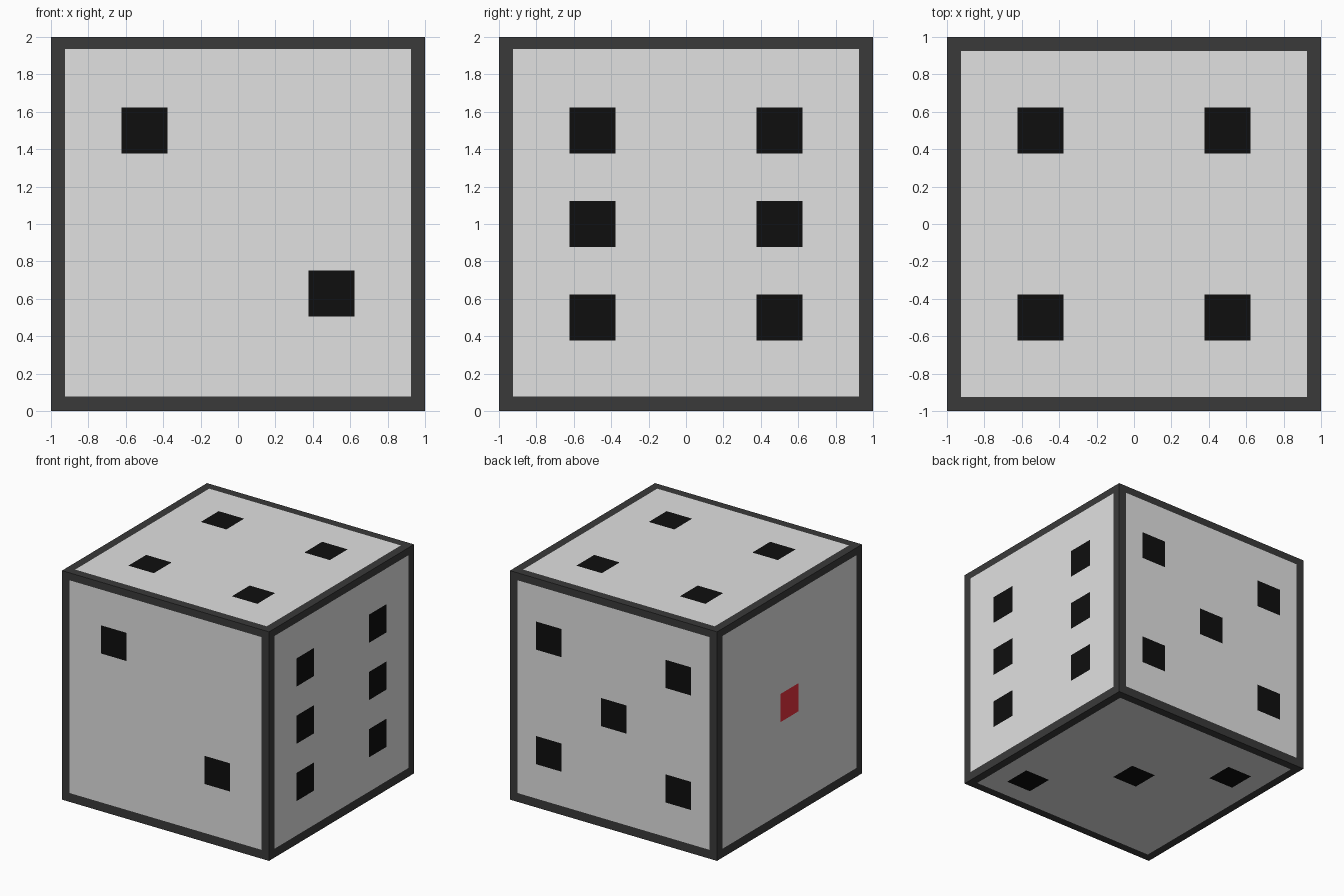
import bpy, bmesh
from mathutils import Vector

if "Cube" in bpy.data.objects:
    bpy.data.objects.remove(bpy.data.objects["Cube"])


def material(name, rgb):
    m = bpy.data.materials.new(name)
    m.diffuse_color = (*rgb, 1)
    m.use_nodes = True
    m.node_tree.nodes["Principled BSDF"].inputs["Base Color"].default_value = m.diffuse_color
    return m


FRAME, PANEL, PIP, RED = range(4)
mats = [material("dark grey frame", (0.042, 0.042, 0.042)),
        material("light grey panel", (0.75, 0.75, 0.75)),
        material("black pip", (0.0045, 0.0045, 0.0045)),
        material("red pip", (0.80, 0.031, 0.049))]

X, Y, Z = Vector((1, 0, 0)), Vector((0, 1, 0)), Vector((0, 0, 1))
HALF = 0.123                     # half width of a square pip
LO, HI = -0.923, 0.935           # panel extent in height on the walls
bm = bmesh.new()


def side(u, v, pips, pip_mat=PIP, v_lo=LO, v_hi=HI):
    """One flat side, cut along the panel and pip edges; n = u x v."""
    n = u.cross(v)
    us = sorted({-1, 1, -0.926, 0.926} | {p[0] + s * HALF for p in pips for s in (-1, 1)})
    vs = sorted({-1, 1, v_lo, v_hi} | {p[1] + s * HALF for p in pips for s in (-1, 1)})
    grid = [[bm.verts.new(n + u * a + v * b + Z) for b in vs] for a in us]
    for i in range(len(us) - 1):
        for j in range(len(vs) - 1):
            f = bm.faces.new((grid[i][j], grid[i + 1][j], grid[i + 1][j + 1], grid[i][j + 1]))
            cu, cv = (us[i] + us[i + 1]) / 2, (vs[j] + vs[j + 1]) / 2
            if any(abs(cu - a) < HALF and abs(cv - b) < HALF for a, b in pips):
                f.material_index = pip_mat
            elif abs(cu) < 0.926 and v_lo < cv < v_hi:
                f.material_index = PANEL
            else:
                f.material_index = FRAME


# front two, right six, back five, left one
side(X, Z, [(-0.5, 0.5), (0.5, -0.372)])
side(Y, Z, [(a, b) for a in (-0.5, 0.5) for b in (-0.5, 0, 0.5)])
side(-X, Z, [(a, b) for a in (-0.625, 0.625) for b in (-0.5, 0.5)] + [(0, 0)])
side(-Y, Z, [(0, 0)], RED)
# top four, bottom three
side(X, Y, [(a, b) for a in (-0.5, 0.5) for b in (-0.5, 0.5)], v_lo=-0.925, v_hi=0.925)
side(-X, Y, [(-0.625, -0.625), (0, 0), (0.625, 0.5)], v_lo=-0.925, v_hi=0.925)

bmesh.ops.remove_doubles(bm, verts=bm.verts, dist=1e-5)
mesh = bpy.data.meshes.new("die")
bm.to_mesh(mesh)
bm.free()
for m in mats:
    mesh.materials.append(m)
bpy.context.collection.objects.link(bpy.data.objects.new("die", mesh))
